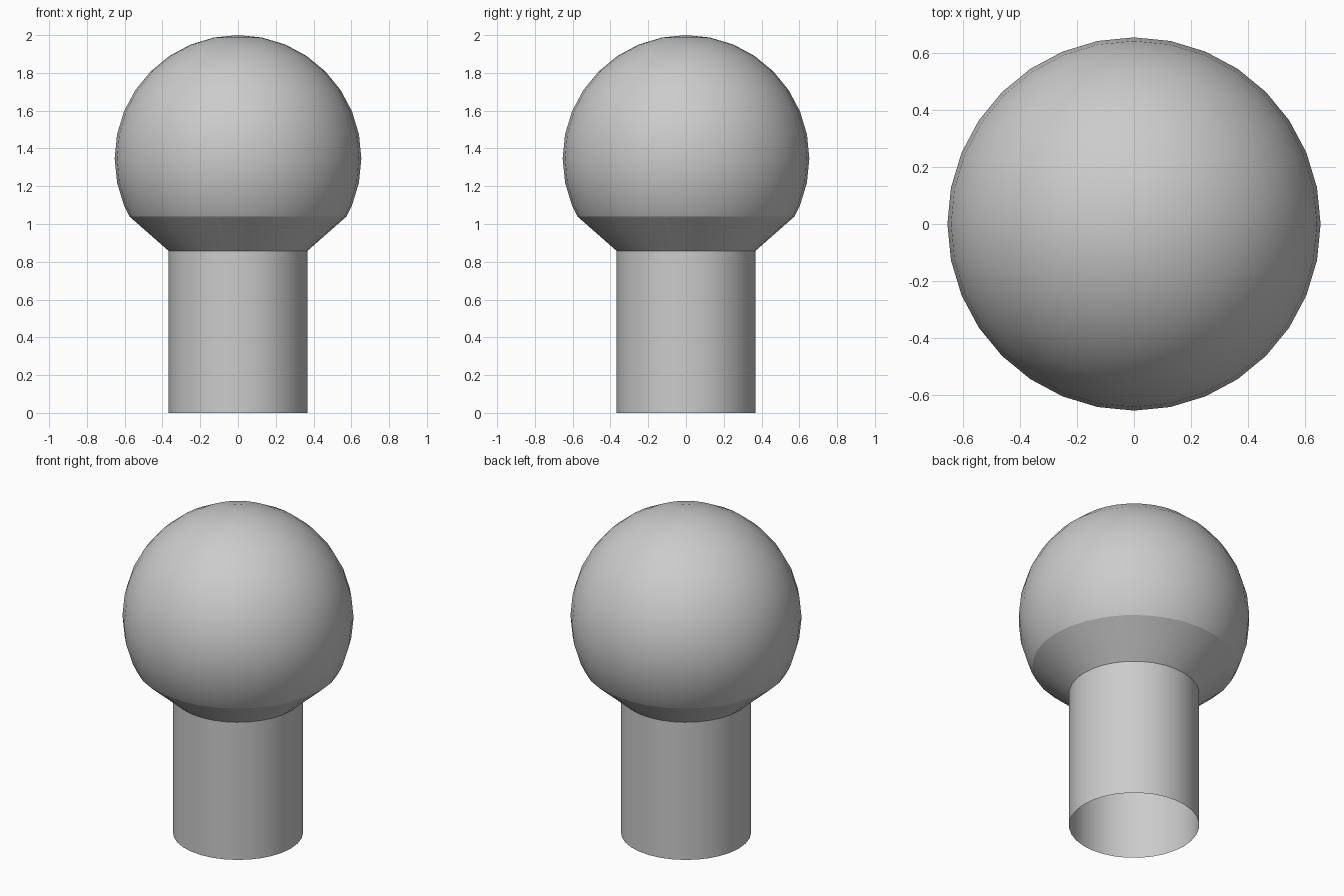
import bpy, bmesh, math

if "Cube" in bpy.data.objects:
    bpy.data.objects.remove(bpy.data.objects["Cube"])

SIDES = 32
R, CZ = 0.653, 1.347      # ball radius and centre height

# Profile (radius, height) from the open foot of the stem up to the last ring below the pole
step = math.pi / 16
profile = [(0.368, 0.0), (0.368, 0.858), (0.575, 1.04)]
profile += [(R * math.cos(i * step), CZ + R * math.sin(i * step)) for i in range(-2, 8)]

# Lathe the profile: stem, flared collar and ball in one surface
bm = bmesh.new()
rings = []
for r, z in profile:
    rings.append([bm.verts.new((r * math.cos(2 * math.pi * k / SIDES),
                                r * math.sin(2 * math.pi * k / SIDES), z))
                  for k in range(SIDES)])
for low, high in zip(rings, rings[1:]):
    for k in range(SIDES):
        n = (k + 1) % SIDES
        bm.faces.new((low[k], low[n], high[n], high[k]))

# Cap of the ball
pole = bm.verts.new((0, 0, CZ + R))
for k in range(SIDES):
    bm.faces.new((rings[-1][k], rings[-1][(k + 1) % SIDES], pole))

mesh = bpy.data.meshes.new("ball_on_stem")
bm.to_mesh(mesh)
bm.free()
obj = bpy.data.objects.new("ball_on_stem", mesh)
bpy.context.collection.objects.link(obj)

# Smooth ball and stem, sharp collar edges
bpy.context.view_layer.objects.active = obj
obj.select_set(True)
bpy.ops.object.shade_smooth_by_angle(angle=math.radians(17))
